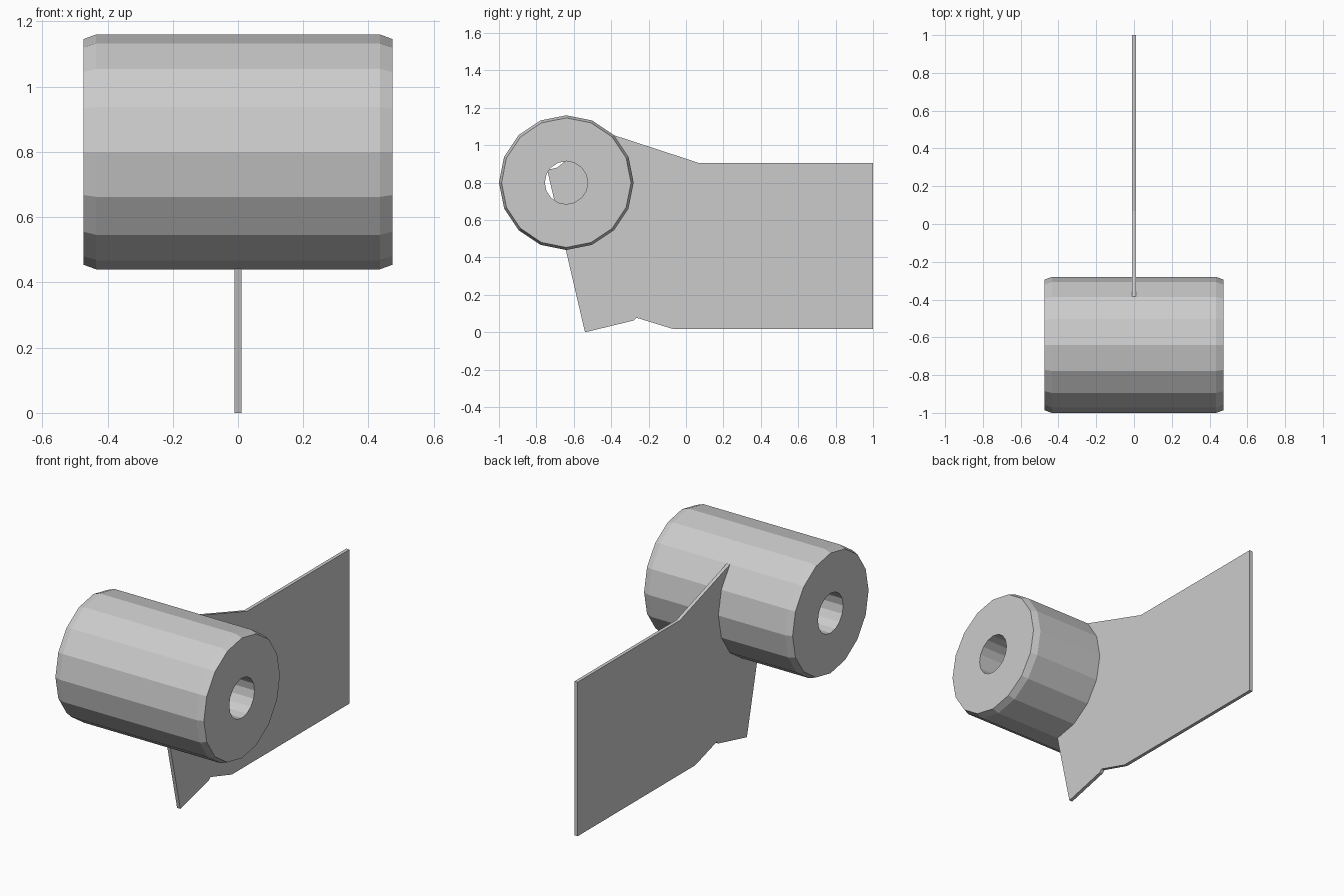
import bpy, bmesh
from math import cos, sin, pi

cube = bpy.data.objects.get("Cube")
if cube:
    bpy.data.objects.remove(cube, do_unlink=True)

grey = bpy.data.materials.new("light grey")
grey.use_nodes = True
grey.diffuse_color = (0.6, 0.6, 0.6, 1)
grey.node_tree.nodes["Principled BSDF"].inputs["Base Color"].default_value = (0.6, 0.6, 0.6, 1)


def add_object(name, bm):
    bmesh.ops.recalc_face_normals(bm, faces=bm.faces)
    mesh = bpy.data.meshes.new(name)
    bm.to_mesh(mesh)
    bm.free()
    mesh.materials.append(grey)
    obj = bpy.data.objects.new(name, mesh)
    bpy.context.collection.objects.link(obj)
    return obj


def lathe_x(name, profile, centre, sides):
    """Turn a closed (x, radius) profile round an axis parallel to x."""
    bm = bmesh.new()
    cy, cz = centre
    rings = []
    for x, r in profile:
        angles = [2 * pi * i / sides for i in range(sides)]
        rings.append([bm.verts.new((x, cy + r * cos(a), cz + r * sin(a))) for a in angles])
    for k, ring in enumerate(rings):
        after = rings[(k + 1) % len(rings)]
        for i in range(sides):
            j = (i + 1) % sides
            bm.faces.new((ring[i], ring[j], after[j], after[i]))
    return add_object(name, bm)


def flat_plate(name, outline, thickness):
    """Extrude a (y, z) outline along x, centred on x = 0."""
    bm = bmesh.new()
    face = bm.faces.new([bm.verts.new((-thickness / 2, y, z)) for y, z in outline])
    grown = bmesh.ops.extrude_face_region(bm, geom=[face])["geom"]
    moved = [v for v in grown if isinstance(v, bmesh.types.BMVert)]
    bmesh.ops.translate(bm, verts=moved, vec=(thickness, 0, 0))
    return add_object(name, bm)


# Chamfered roller with a hole along its axis
half, flat, outer, rim, bore = 0.473, 0.435, 0.36, 0.346, 0.115
lathe_x("roller",
        [(-half, bore), (-half, rim), (-flat, outer), (flat, outer), (half, rim), (half, bore)],
        (-0.64, 0.80), 16)

# Thin plate that runs into the roller and crosses the hole
flat_plate("plate",
           [(-0.54, 0), (-0.28, 0.063), (-0.265, 0.078), (-0.07, 0.018),
            (1, 0.018), (1, 0.905), (0.07, 0.905), (-0.45, 1.075),
            (-0.64, 0.92), (-0.69, 0.88), (-0.742, 0.868)],
           0.02)
